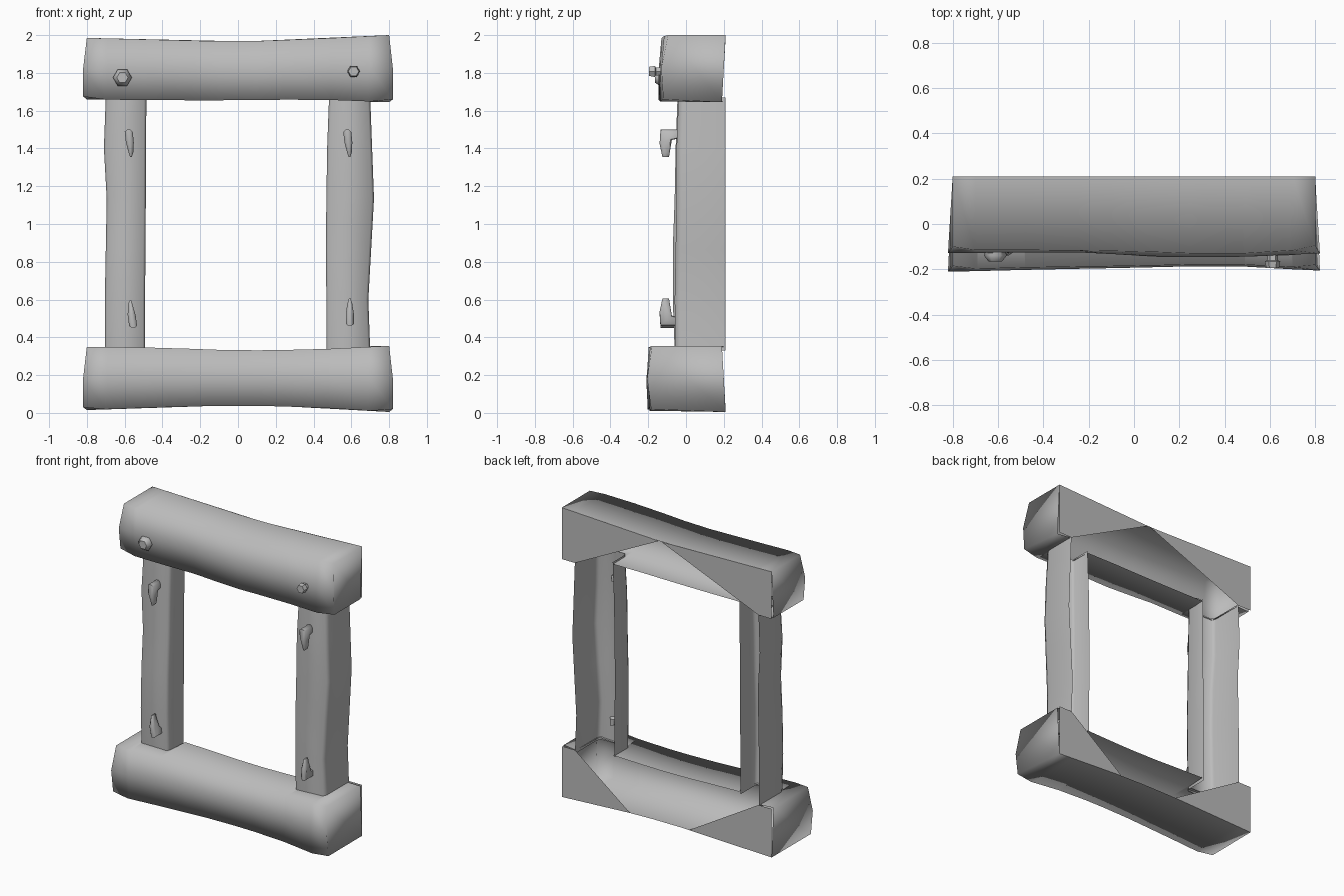
import bpy
import bmesh

cube = bpy.data.objects.get("Cube")
if cube:
    bpy.data.objects.remove(cube, do_unlink=True)

grey = bpy.data.materials.new("plain_grey")
grey.use_nodes = True
grey.diffuse_color = (0.5, 0.5, 0.5, 1)
grey.node_tree.nodes["Principled BSDF"].inputs["Base Color"].default_value = (0.5, 0.5, 0.5, 1)

BACK = 0.21      # plane of the open back
REVEAL = 0.11    # back edge of the walls around the opening


def lerp_table(table, t):
    """Linear interpolation in a list of (position, value)."""
    for (a, u), (b, v) in zip(table, table[1:]):
        if t <= b:
            f = max(0, (t - a) / (b - a))
            return u + (v - u) * f
    return table[-1][1]


def spread(values, lo, hi):
    step = (hi - lo) / (len(values) - 1)
    return [(lo + i * step, v) for i, v in enumerate(values)]


def loft(name, rows, flip=False, caps=False, closed=False, extra=(), angle=None):
    """Skin rows of points; extra holds flat polygons added to the skin."""
    bm = bmesh.new()
    grid = [[bm.verts.new(p) for p in row] for row in rows]
    n = len(rows[0])
    for r, s in zip(grid, grid[1:]):
        for j in range(n if closed else n - 1):
            k = (j + 1) % n
            face = bm.faces.new((r[j], r[k], s[k], s[j]))
            face.smooth = True
    if caps:
        for ring in (grid[0][::-1], grid[-1]):
            bm.faces.new(ring).smooth = True
    for poly in extra:
        bm.faces.new([bm.verts.new(p) for p in poly])
    if flip:
        bmesh.ops.reverse_faces(bm, faces=bm.faces[:])
    mesh = bpy.data.meshes.new(name)
    bm.to_mesh(mesh)
    bm.free()
    mesh.materials.append(grey)
    if angle:
        mesh.set_sharp_from_angle(angle=angle)
    obj = bpy.data.objects.new(name, mesh)
    bpy.context.collection.objects.link(obj)
    return obj


def beam(name, top, bottom, front_top, front_low, upper, tips):
    """Horizontal log, hollow at the back, its wall open where the posts enter."""
    tables = [spread(v, -0.8, 0.8) for v in (top, bottom, front_top)]
    half = [(0.82, BACK - 0.02), (0.70, BACK - 0.01), (0.69, -0.04),
            (0.49, -0.04), (0.48, REVEAL), (0.25, REVEAL), (0.1, REVEAL)]
    stations = [(-x, y) for x, y in half] + [(x, y) for x, y in half[::-1]]
    rows = []
    for x, inner_back in stations:
        zt, zb, yt = (lerp_table(t, x) for t in tables)
        yl = lerp_table(front_low, x)
        end = abs(x) > 0.8
        back_x = x * 0.976 if end else x
        inset = 0.015 if end else 0
        back_top, back_low = (BACK, inner_back) if upper else (inner_back, BACK)
        mid = (x, (yt + yl) / 2 - 0.008, (zt + zb) / 2)
        rows.append([(back_x, back_top, zt), (back_x, yt + inset, zt),
                     mid,
                     (x, yl + inset, zb + inset), (back_x, back_low, zb)])
    # corner plates on the back
    plates = []
    for side, tip in zip((1, -1), tips):
        outer = [lerp_table(t, side * 0.8) for t in tables[:2]]
        far, near = outer if upper else outer[::-1]
        tip_z = lerp_table(tables[0 if upper else 1], tip)
        poly = [(side * 0.8, BACK, far), (side * 0.8, BACK, near),
                (side * 0.7, BACK, near), (tip, BACK, tip_z)]
        plates.append(poly if (side > 0) != upper else poly[::-1])
    return loft(name, rows, caps=True, extra=plates)


beam("top_beam", [1.985, 1.975, 1.965, 1.98, 2.0], [1.66, 1.655, 1.655, 1.66, 1.645],
     [-0.115, -0.115, -0.12, -0.135, -0.11],
     [(-0.8, -0.125), (-0.4, -0.12), (-0.12, -0.115), (-0.08, -0.145),
      (0.4, -0.145), (0.8, -0.135)],
     True, (0.06, 0.04))
beam("bottom_beam", [0.35, 0.345, 0.33, 0.335, 0.355], [0.015, 0.03, 0.04, 0.03, 0.005],
     [-0.2, -0.19, -0.185, -0.175, -0.195],
     [(-0.8, -0.205), (0, -0.185), (0.4, -0.175), (0.8, -0.2)],
     False, (0.28, -0.17))


def post(name, outer, inner, front, side):
    """Upright channel: outer wall, front and shallower inner wall."""
    rows = []
    tables = [spread(v, 0.33, 1.67) for v in (outer, inner, front)]
    for i in range(len(outer)):
        z = tables[0][i][0]
        xo, xi, y = (t[i][1] for t in tables)
        edge = side * 0.012
        rows.append([(xo, BACK, z), (xo, y + 0.03, z), (xo - edge, y, z),
                     (xi + edge, y, z), (xi, y + 0.02, z), (xi, REVEAL, z)])
    return loft(name, rows, flip=side > 0, angle=1.2)


post("left_post", [0.70, 0.69, 0.705, 0.72, 0.71, 0.70],
     [0.468, 0.468, 0.465, 0.468, 0.472, 0.482],
     [-0.055, -0.06, -0.055, -0.05, -0.05, -0.04], 1)
post("right_post", [-0.705, -0.705, -0.70, -0.695, -0.71, -0.70],
     [-0.492, -0.492, -0.49, -0.488, -0.487, -0.485],
     [-0.06, -0.07, -0.07, -0.06, -0.055, -0.045], -1)


def hook(name, x, z, up, lean):
    """Bent peg: a stem out of the post and a tapering finger."""
    outline = [(-0.03, -0.03), (-0.075, -0.03), (-0.09, 0.1), (-0.125, 0.1),
               (-0.14, 0.03), (-0.135, -0.045), (-0.03, -0.045)]
    outline[0] = (-0.03, 0.0)
    outline[1] = (-0.075, 0.01)
    cy, cz = -0.1, 0.0
    rows = []
    for offset, scale in ((-0.021, 0.75), (-0.008, 1), (0.008, 1), (0.021, 0.75)):
        row = []
        for y, h in outline:
            taper = 0.6 if h > 0.05 else 1
            row.append((x + offset * taper + lean * h,
                        cy + (y - cy) * scale, z + up * (cz + (h - cz) * scale)))
        rows.append(row)
    return loft(name, rows, flip=up < 0, caps=True, closed=True, angle=1.0)


hook("left_upper_hook", 0.582, 1.455, -1, 0.08)
hook("right_upper_hook", -0.575, 1.455, -1, 0.08)
hook("left_lower_hook", 0.592, 0.505, 1, 0.0)
hook("right_lower_hook", -0.56, 0.495, 1, -0.1)


def peg(name, x, z, sections):
    """Six-sided peg along y from (y, radius) sections."""
    bpy.ops.mesh.primitive_circle_add(vertices=6, radius=1)
    ring = [(v.co.x, v.co.y) for v in bpy.context.object.data.vertices]
    bpy.data.objects.remove(bpy.context.object, do_unlink=True)
    rows = [[(x + r * b, y, z + r * a) for a, b in ring] for y, r in sections]
    obj = loft(name, rows, caps=True, closed=True, angle=0.9)
    bm = bmesh.new()
    bm.from_mesh(obj.data)
    bmesh.ops.recalc_face_normals(bm, faces=bm.faces[:])
    bm.to_mesh(obj.data)
    bm.free()


peg("right_peg", -0.612, 1.775, [(-0.08, 0.035), (-0.14, 0.05), (-0.165, 0.03)])
peg("left_peg", 0.612, 1.808, [(-0.08, 0.022), (-0.16, 0.024), (-0.165, 0.034), (-0.195, 0.028)])
